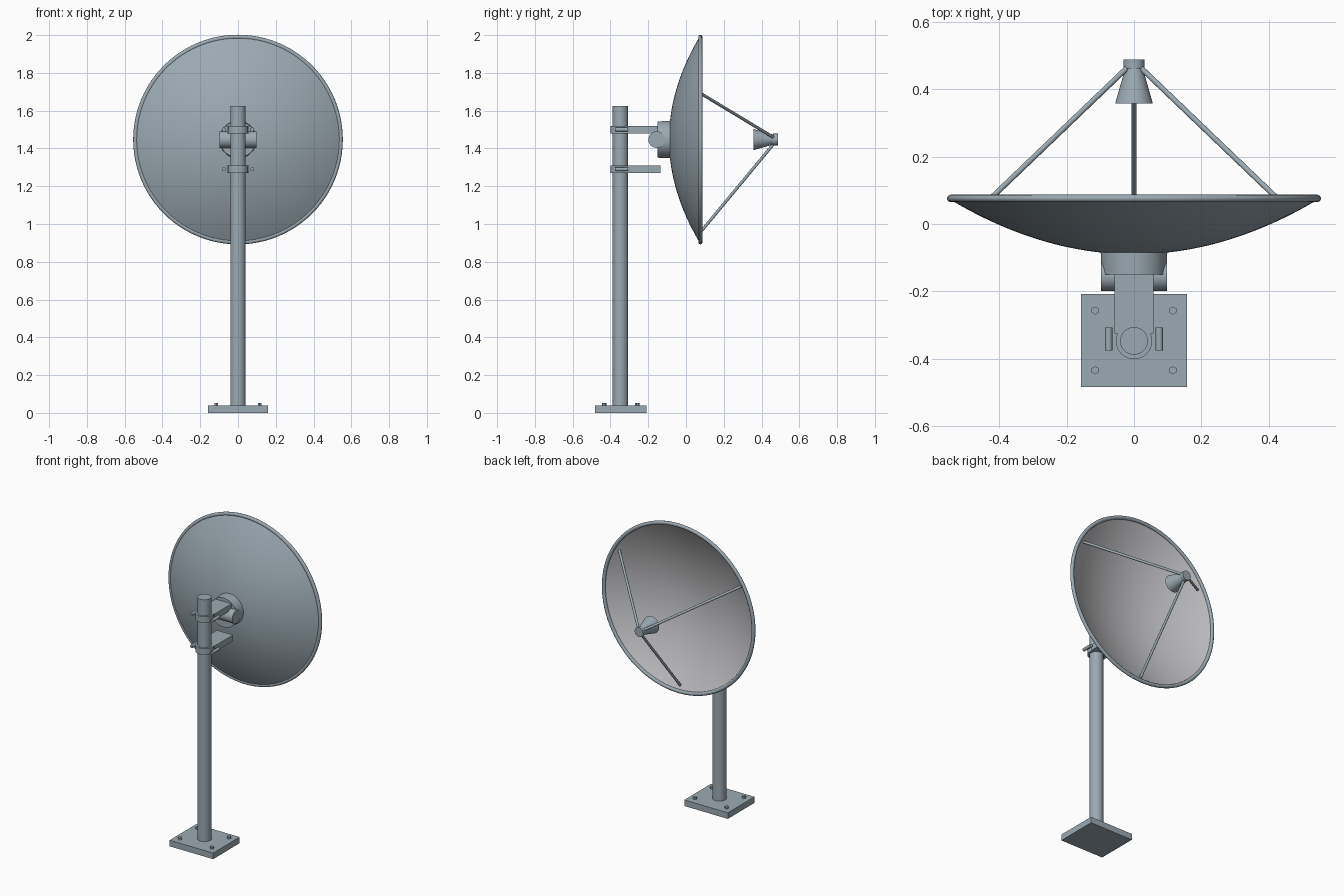
import bpy, bmesh, math
from mathutils import Vector, Matrix

cube = bpy.data.objects.get("Cube")
if cube:
    bpy.data.objects.remove(cube, do_unlink=True)


def material(name, color):
    mat = bpy.data.materials.new(name)
    mat.use_nodes = True
    mat.diffuse_color = color
    mat.node_tree.nodes["Principled BSDF"].inputs["Base Color"].default_value = color
    return mat


STEEL = material("blue grey steel", (0.33, 0.40, 0.45, 1))
INNER = material("pale grey reflector", (0.53, 0.53, 0.55, 1))
POLE_Y, DISH_Z = -0.347, 1.447
DISH_R, APEX_Y, RIM_Y = 0.545, -0.09, 0.072


def finish(name, bm, mats=(STEEL,), smooth=True):
    bmesh.ops.recalc_face_normals(bm, faces=bm.faces)
    mesh = bpy.data.meshes.new(name)
    bm.to_mesh(mesh)
    bm.free()
    for mat in mats:
        mesh.materials.append(mat)
    obj = bpy.data.objects.new(name, mesh)
    bpy.context.collection.objects.link(obj)
    if smooth:
        bpy.ops.object.select_all(action='DESELECT')
        obj.select_set(True)
        bpy.context.view_layer.objects.active = obj
        bpy.ops.object.shade_smooth_by_angle(angle=math.radians(35))
    return obj


def box(name, low, high):
    low, high = Vector(low), Vector(high)
    bm = bmesh.new()
    bmesh.ops.create_cube(bm, size=1, matrix=Matrix.Translation((low + high) / 2)
                          @ Matrix.Diagonal((high - low).to_4d()))
    return finish(name, bm, smooth=False)


def rod(name, start, end, r1, r2=None, sides=48):
    start, end = Vector(start), Vector(end)
    axis = end - start
    turn = Vector((0, 0, 1)).rotation_difference(axis).to_matrix().to_4x4()
    bm = bmesh.new()
    bmesh.ops.create_cone(bm, cap_ends=True, segments=sides, radius1=r1,
                          radius2=r1 if r2 is None else r2, depth=axis.length,
                          matrix=Matrix.Translation((start + end) / 2) @ turn)
    return finish(name, bm, smooth=sides > 8)


def revolve(name, profile, mats, closed=False, steps=96):
    """Spin (radius, y) points around the dish axis."""
    bm = bmesh.new()
    verts = [bm.verts.new((r, y, DISH_Z)) for r, y in profile]
    edges = [bm.edges.new(pair) for pair in zip(verts, verts[1:])]
    if closed:
        edges.append(bm.edges.new((verts[-1], verts[0])))
    bmesh.ops.spin(bm, geom=verts + edges, cent=(0, 0, DISH_Z), axis=(0, 1, 0),
                   angle=math.tau, steps=steps)
    bmesh.ops.remove_doubles(bm, verts=bm.verts, dist=1e-5)
    return finish(name, bm, mats)


# Base plate with four hex bolts
box("base_plate", (-0.158, -0.483, 0), (0.158, -0.208, 0.04))
for x in (-0.115, 0.115):
    for y in (-0.434, -0.257):
        rod("base_bolt", (x, y, 0.035), (x, y, 0.053), 0.012, sides=6)

# Pole
rod("pole", (0, POLE_Y, 0.03), (0, POLE_Y, 1.625), 0.041)

# Clamps: collar, arm and a bolt on each side
for z in (1.29, 1.5):
    rod("clamp_collar", (0, POLE_Y, z - 0.02), (0, POLE_Y, z + 0.02), 0.054)
    box("clamp_arm", (-0.058, -0.325, z - 0.02), (0.058, -0.135, z + 0.02))
    for x in (-0.075, 0.075):
        rod("clamp_bolt", (x, -0.375, z), (x, -0.307, z), 0.0105, sides=16)

# Pivot and dish hub
rod("pivot", (-0.098, -0.155, DISH_Z), (0.098, -0.155, DISH_Z), 0.044)
rod("dish_hub", (0, -0.15, DISH_Z), (0, -0.08, DISH_Z), 0.096, 0.099)

# Parabolic dish, pale on the concave side
radii = [DISH_R * i / 20 for i in range(21)]
curve = [(r, APEX_Y + (RIM_Y - APEX_Y) * (r / DISH_R) ** 2) for r in radii]
profile = curve + [(r, y + 0.01) for r, y in reversed(curve)]
dish = revolve("dish", profile, (STEEL, INNER))
for face in dish.data.polygons:
    face.material_index = int(face.normal.y > 0.1)

# Rolled rim
rim = []
for i in range(12):
    a = math.tau * i / 12
    rim.append((0.543 + 0.012 * math.cos(a), 0.076 + 0.011 * math.sin(a)))
revolve("dish_rim", rim, (STEEL,), closed=True)

# Feed horn and its cap
rod("feed_horn", (0, 0.357, DISH_Z), (0, 0.463, DISH_Z), 0.056, 0.026)
rod("feed_cap", (0, 0.461, DISH_Z), (0, 0.488, DISH_Z), 0.031)

# Three struts from the dish to the feed
for degrees in (30, 150, 270):
    a = math.radians(degrees)
    out = Vector((math.cos(a), 0, math.sin(a)))
    centre = Vector((0, 0, DISH_Z))
    rod("feed_strut", centre + out * 0.51 + Vector((0, 0.06, 0)),
        centre + out * 0.018 + Vector((0, 0.468, 0)), 0.008, sides=16)
